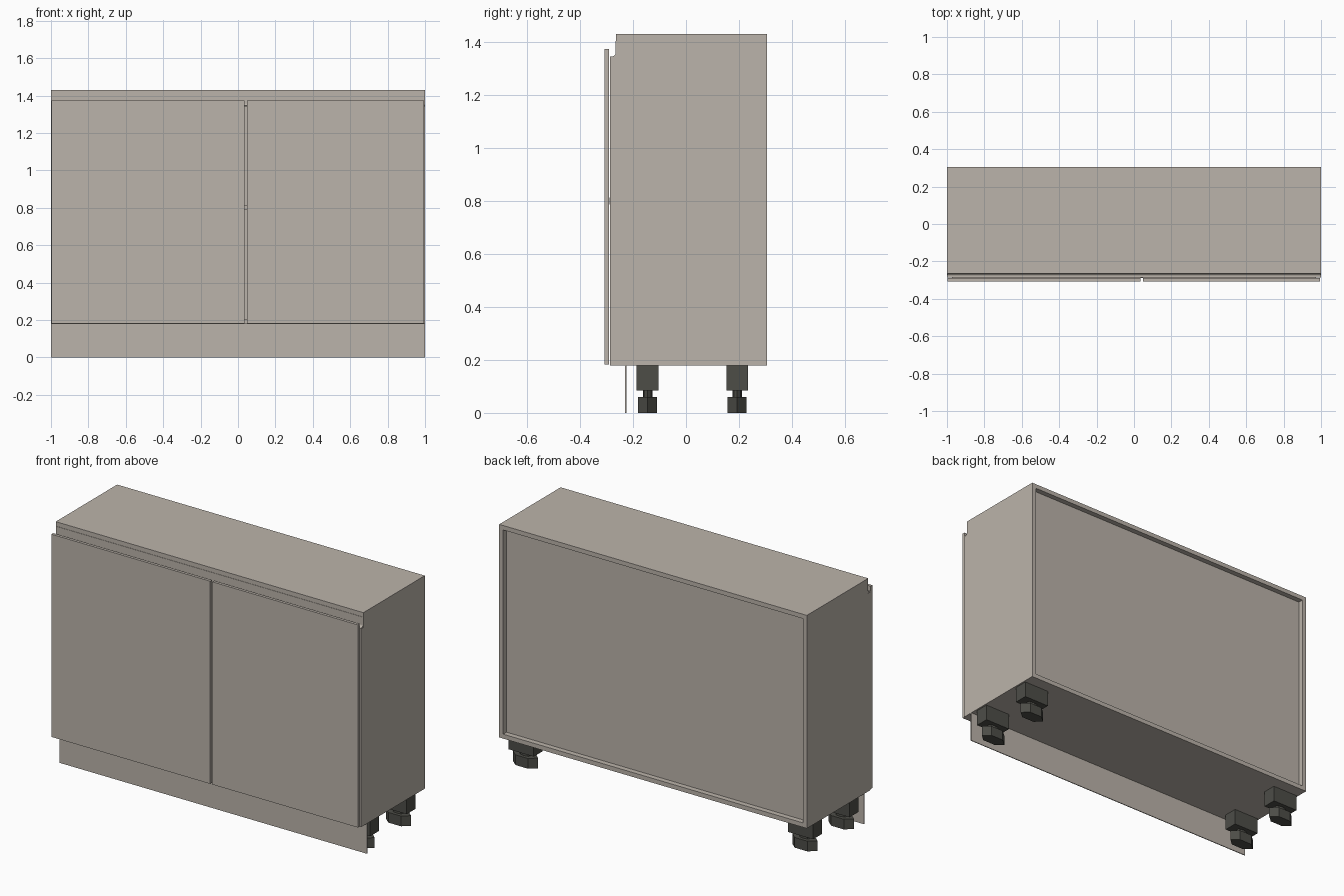
import bpy, bmesh, math
from mathutils import Matrix

if "Cube" in bpy.data.objects:
    bpy.data.objects.remove(bpy.data.objects["Cube"])


def material(name, rgb):
    m = bpy.data.materials.new(name)
    m.diffuse_color = (*rgb, 1)
    m.use_nodes = True
    m.node_tree.nodes["Principled BSDF"].inputs["Base Color"].default_value = m.diffuse_color
    return m


TAUPE = material("taupe_board", (0.50, 0.455, 0.405))
DARK = material("dark_plastic", (0.075, 0.075, 0.064))


def finish(name, bm, mat):
    bmesh.ops.recalc_face_normals(bm, faces=bm.faces[:])
    me = bpy.data.meshes.new(name)
    bm.to_mesh(me)
    bm.free()
    me.materials.append(mat)
    ob = bpy.data.objects.new(name, me)
    bpy.context.collection.objects.link(ob)
    return ob


def box(name, x, y, z, mat=TAUPE):
    bm = bmesh.new()
    size = Matrix.Diagonal((x[1] - x[0], y[1] - y[0], z[1] - z[0], 1))
    mid = Matrix.Translation((sum(x) / 2, sum(y) / 2, sum(z) / 2))
    bmesh.ops.create_cube(bm, size=1, matrix=mid @ size)
    return finish(name, bm, mat)


def extrude_x(name, profile, x0, x1, mat=TAUPE):
    """Extrude a (y, z) outline along x."""
    bm = bmesh.new()
    face = bm.faces.new([bm.verts.new((x0, y, z)) for y, z in profile])
    out = bmesh.ops.extrude_face_region(bm, geom=[face])["geom"]
    bmesh.ops.translate(bm, vec=(x1 - x0, 0, 0),
                        verts=[v for v in out if isinstance(v, bmesh.types.BMVert)])
    return finish(name, bm, mat)


def oval_prism(name, sides, rx, ry, at, z0, z1, turn=0.0):
    bm = bmesh.new()
    m = (Matrix.Translation((at[0], at[1], (z0 + z1) / 2)) @ Matrix.Diagonal((rx, ry, 1, 1))
         @ Matrix.Rotation(turn, 4, 'Z'))
    bmesh.ops.create_cone(bm, cap_ends=True, segments=sides, radius1=1, radius2=1,
                          depth=z1 - z0, matrix=m)
    return finish(name, bm, DARK)


T = 0.026                      # board thickness
BACK, FRONT, NOTCH = 0.306, -0.287, -0.264
BASE, TOP = 0.178, 1.43
IN = 1 - T

# Carcass: sides notched at the top front, top, bottom, shelf and recessed back
side = [(BACK, BASE), (BACK, TOP - T), (NOTCH, TOP - T), (NOTCH, 1.342), (FRONT, 1.342), (FRONT, BASE)]
extrude_x("left_side", side, -1, -IN)
extrude_x("right_side", side, IN, 1)
box("top_panel", (-1, 1), (NOTCH, BACK), (TOP - T, TOP))
box("bottom_panel", (-IN, IN), (FRONT, BACK), (BASE, BASE + T))
box("shelf", (-IN, IN), (FRONT - 0.002, 0.27), (0.787, 0.813))
box("back_panel", (-IN, IN), (0.265, 0.275), (BASE + T, TOP - T))

# Recessed finger channel above the doors, with a coved inner corner
r = 0.012
cove = [(NOTCH - 0.002 - r + r * math.cos(a), 1.346 + r - r * math.sin(a))
        for a in [i * math.pi / 12 for i in range(7)]]
extrude_x("finger_channel", [(NOTCH + 0.004, TOP - T), (NOTCH - 0.002, TOP - T)] + cove +
          [(FRONT, 1.346), (FRONT, 1.341), (NOTCH + 0.004, 1.341)], -0.998, 0.998)

# Doors
box("left_door", (-0.998, 0.034), (-0.307, FRONT - 0.003), (0.182, 1.373))
box("right_door", (0.047, 0.994), (-0.307, FRONT - 0.003), (0.182, 1.373))

# Plinth board
box("plinth", (-1, 1), (-0.230, -0.225), (0, BASE))

# Four adjustable legs: socket, stem and hexagonal foot
for sx, side_name in ((-1, "left"), (1, "right")):
    for y, row in ((-0.145, "front"), (0.193, "rear")):
        x = sx * 0.908
        tag = f"{row}_{side_name}_leg"
        box(tag + "_socket", (x - 0.082, x + 0.082), (y - 0.041, y + 0.041), (0.084, BASE), DARK)
        oval_prism(tag + "_stem", 8, 0.036, 0.018, (x, y), 0.06, 0.085)
        oval_prism(tag + "_foot", 6, 0.082, 0.041, (x, y), 0, 0.06, math.pi / 2)
